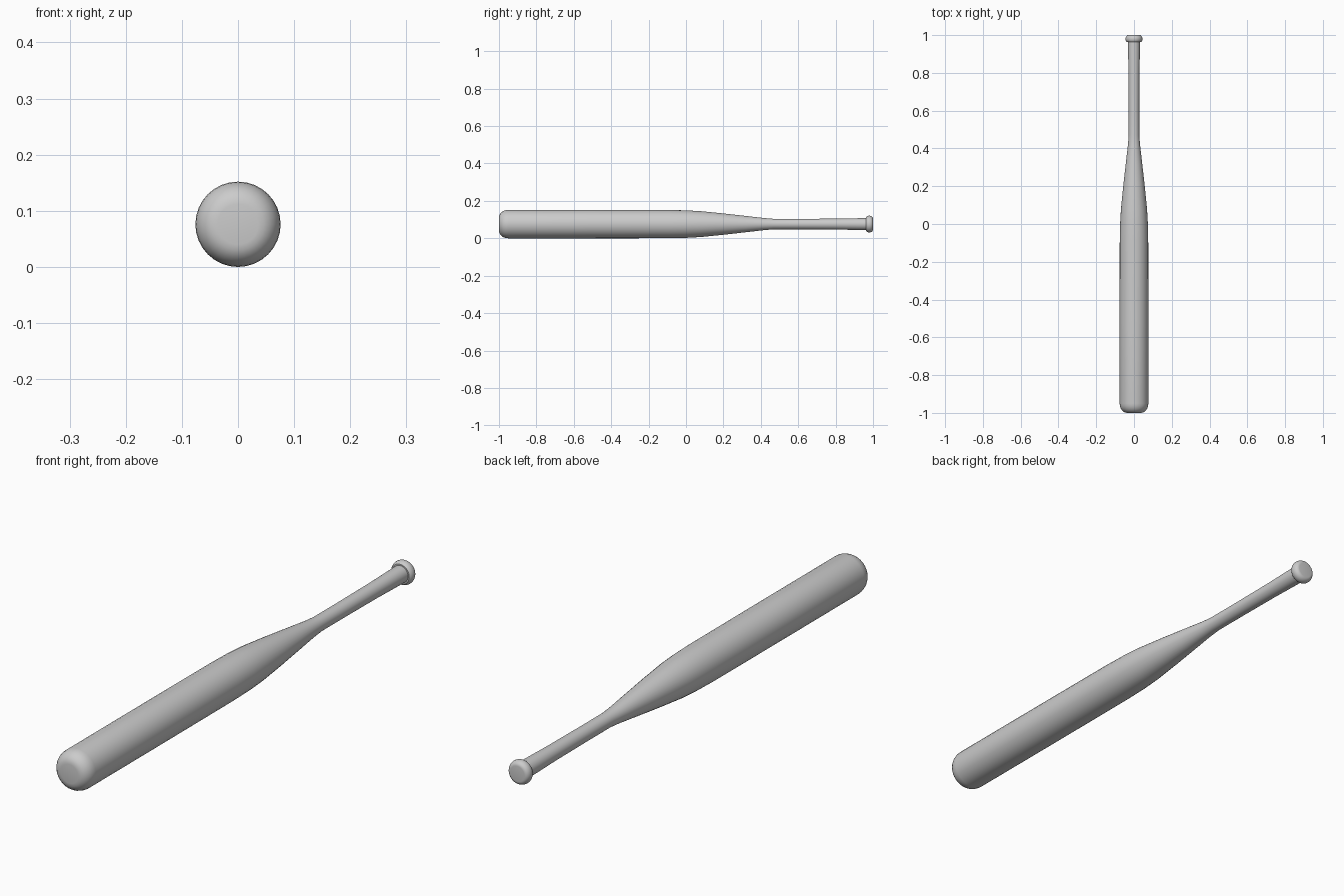
import bpy, bmesh, math
from mathutils import Vector, Matrix

cube = bpy.data.objects.get("Cube")
if cube:
    bpy.data.objects.remove(cube, do_unlink=True)

AXIS_Z = 0.076
SEGMENTS = 32

# One plain grey finish
grey = bpy.data.materials.new("plain grey")
grey.use_nodes = True
colour = (0.6, 0.6, 0.6, 1)
grey.diffuse_color = colour
grey.node_tree.nodes["Principled BSDF"].inputs["Base Color"].default_value = colour


def arc(y, radius, ry, rr, start, end, steps=6):
    """Profile points (y, radius) along an elliptical arc."""
    angles = [math.radians(start + (end - start) * i / steps) for i in range(steps + 1)]
    return [(y + ry * math.cos(a), radius + rr * math.sin(a)) for a in angles]


def lathe(name, profile):
    """Turn a (y, radius) profile around the long axis."""
    bm = bmesh.new()
    verts = [bm.verts.new((r, y, 0)) for y, r in profile]
    edges = [bm.edges.new(pair) for pair in zip(verts, verts[1:])]
    bmesh.ops.spin(bm, geom=verts + edges, cent=(0, 0, 0), axis=(0, 1, 0),
                   angle=math.tau, steps=SEGMENTS, use_merge=True)
    bmesh.ops.remove_doubles(bm, verts=bm.verts, dist=0.0001)
    bmesh.ops.recalc_face_normals(bm, faces=bm.faces)
    mesh = bpy.data.meshes.new(name)
    bm.to_mesh(mesh)
    bm.free()
    mesh.materials.append(grey)
    obj = bpy.data.objects.new(name, mesh)
    obj.location.z = AXIS_Z
    bpy.context.collection.objects.link(obj)
    bpy.ops.object.select_all(action="DESELECT")
    obj.select_set(True)
    bpy.context.view_layer.objects.active = obj
    bpy.ops.object.shade_smooth_by_angle(angle=math.radians(40))
    return obj


# Rounded barrel tapering into the slim handle
barrel = [(-1, 0)] + arc(-0.95, 0.036, 0.05, 0.04, 180, 90)
taper = [(-0.5, 0.076), (-0.1, 0.0755), (0, 0.0735), (0.08, 0.069), (0.2, 0.057),
         (0.32, 0.0435), (0.42, 0.032), (0.47, 0.028)]
handle = [(0.6, 0.028), (0.8, 0.029), (0.9, 0.031), (0.97, 0.032)]
lathe("bat_body", barrel + taper + handle)

# Rounded knob closing the handle end
knob = [(0.963, 0.028)] + arc(0.98, 0.029, 0.02, 0.016, 150, 0, 10) + [(1, 0)]
lathe("end_knob", knob)
